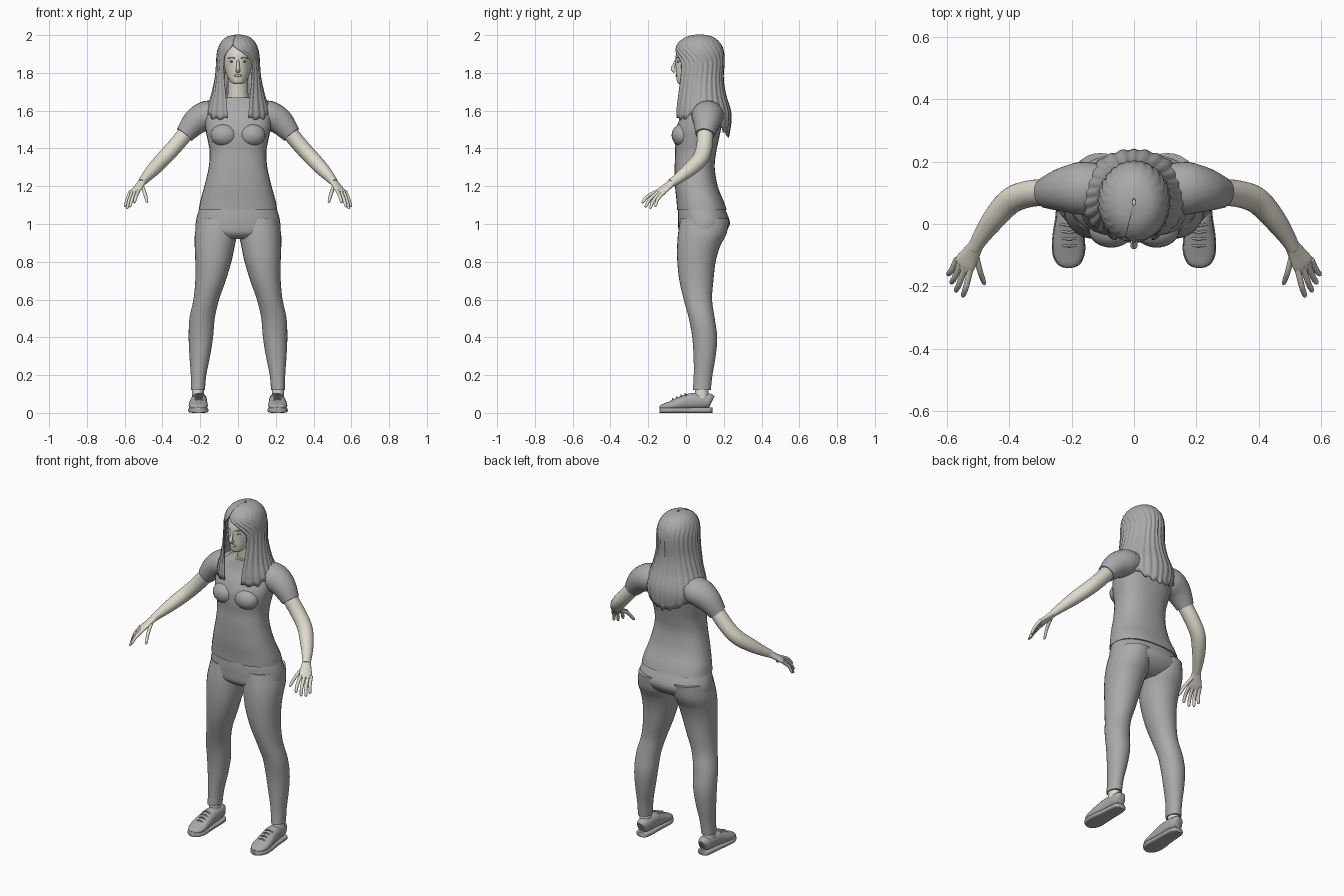
import bpy, bmesh, math
from mathutils import Vector

if "Cube" in bpy.data.objects:
    bpy.data.objects.remove(bpy.data.objects["Cube"], do_unlink=True)


def material(name, r, g, b):
    m = bpy.data.materials.new(name)
    m.use_nodes = True
    m.diffuse_color = (r, g, b, 1)
    m.node_tree.nodes["Principled BSDF"].inputs["Base Color"].default_value = (r, g, b, 1)
    return m


GREY = material("grey cloth and hair", 0.4, 0.4, 0.4)
SKIN = material("pale skin", 0.74, 0.71, 0.61)
LIPS = material("lip tint", 0.55, 0.49, 0.42)
DARK = material("dark iris", 0.1, 0.1, 0.1)


def finish(name, bm, mat, mirror=False, thick=0):
    bmesh.ops.recalc_face_normals(bm, faces=bm.faces)
    mesh = bpy.data.meshes.new(name)
    bm.to_mesh(mesh)
    bm.free()
    mesh.materials.append(mat)
    ob = bpy.data.objects.new(name, mesh)
    bpy.context.collection.objects.link(ob)
    bpy.ops.object.select_all(action="DESELECT")
    ob.select_set(True)
    bpy.context.view_layer.objects.active = ob
    bpy.ops.object.shade_smooth_by_angle(angle=math.radians(50))
    if thick:
        s = ob.modifiers.new("Thickness", "SOLIDIFY")
        s.thickness, s.offset = thick, 0
    if mirror:
        ob.modifiers.new("Mirror", "MIRROR")
    return ob


def smooth(rows, steps=5):
    """Catmull-Rom refinement of rows of numbers."""
    out = []
    for i in range(len(rows) - 1):
        quad = [rows[max(i - 1, 0)], rows[i], rows[i + 1], rows[min(i + 2, len(rows) - 1)]]
        for k in range(steps):
            t = k / steps
            out.append([b + t / 2 * (c - a + t * (2*a - 5*b + 4*c - d + t * (3*(b - c) + d - a)))
                        for a, b, c, d in zip(*quad)])
    return out + [list(rows[-1])]


def oval(c, u, v, p=2, n=32):
    pts = []
    for i in range(n):
        a = 2 * math.pi * i / n
        s, k = math.sin(a), math.cos(a)
        pts.append(c + u * math.copysign(abs(k) ** (2 / p), k) + v * math.copysign(abs(s) ** (2 / p), s))
    return pts


def skin_rings(bm, rings, closed=True):
    vs = [[bm.verts.new(p) for p in r] for r in rings]
    n = len(vs[0])
    for a, b in zip(vs, vs[1:]):
        for i in range(n if closed else n - 1):
            j = (i + 1) % n
            bm.faces.new((a[i], a[j], b[j], b[i]))
    if closed:
        bm.faces.new(vs[0])
        bm.faces.new(vs[-1])


def stack(name, rows, mat, p=2, mirror=False):
    """Body part from level slices: z, x low, x high, y front, y back."""
    bm = bmesh.new()
    skin_rings(bm, [oval(Vector(((a + b) / 2, (f + k) / 2, z)), Vector(((b - a) / 2, 0, 0)),
                         Vector((0, (k - f) / 2, 0)), p) for z, a, b, f, k in smooth(rows)])
    return finish(name, bm, mat, mirror)


def centred(rows):
    return [(z, -h, h, f, k) for z, h, f, k in rows]


def tube(name, rows, mat, side=(0, 1, 0), p=2, mirror=True, n=24):
    """Limb along a path: x, y, z, radius along side, radius across."""
    rows = smooth(rows)
    pts = [Vector(r[:3]) for r in rows]
    rings = []
    for i, r in enumerate(rows):
        t = (pts[min(i + 1, len(pts) - 1)] - pts[max(i - 1, 0)]).normalized()
        u = Vector(side)
        u = (u - t * u.dot(t)).normalized()
        rings.append(oval(pts[i], u * r[3], t.cross(u) * r[4], p, n))
    bm = bmesh.new()
    skin_rings(bm, rings)
    return finish(name, bm, mat, mirror)


def ball(name, c, r, mat, mirror=True):
    bm = bmesh.new()
    bmesh.ops.create_uvsphere(bm, u_segments=24, v_segments=16, radius=1)
    for v in bm.verts:
        v.co = Vector([v.co[i] * r[i] + c[i] for i in range(3)])
    return finish(name, bm, mat, mirror)


# Shirt
stack("shirt_body", centred([
    (1.075, .208, -.047, .215), (1.12, .20, -.05, .2), (1.2, .178, -.058, .168),
    (1.3, .155, -.06, .152), (1.38, .15, -.057, .16), (1.44, .16, -.06, .172),
    (1.5, .172, -.055, .185), (1.56, .178, -.03, .195), (1.61, .165, 0, .19),
    (1.65, .12, .015, .175), (1.67, .07, .02, .15)]), GREY, 2.4)
ball("shirt_bust", (.073, -.02, 1.47), (.072, .056, .06), GREY)
tube("sleeves", [(.08, .115, 1.585, .07, .06), (.16, .115, 1.575, .085, .078),
                 (.225, .11, 1.54, .072, .07), (.283, .1, 1.473, .05, .05)], GREY)

# Trousers
stack("trouser_seat", centred([
    (1.13, .185, -.035, .18), (1.06, .212, -.042, .215), (1, .224, -.042, .232),
    (.95, .215, -.035, .2), (.92, .15, 0, .15)]), GREY, 2.2)
stack("trouser_legs", [
    (1.03, .005, .212, -.03, .228), (.95, .005, .228, -.042, .215), (.88, .018, .229, -.047, .18),
    (.8, .035, .226, -.046, .157), (.7, .065, .226, -.035, .145), (.6, .1, .236, -.012, .138),
    (.5, .123, .257, .015, .152), (.4, .132, .261, .033, .165), (.3, .148, .257, .04, .157),
    (.2, .168, .25, .041, .14), (.12, .175, .25, .036, .131)], GREY, 2.1, True)

# Ankles and shoes
tube("ankles", [(.212, .083, .05, .036, .031), (.212, .083, .16, .036, .031)], SKIN)
upper = [(.205, .138, .06, .018, .028), (.205, .125, .064, .034, .038), (.205, .08, .063, .04, .043),
         (.207, .02, .06, .043, .043), (.21, -.04, .047, .049, .033), (.21, -.09, .036, .05, .023),
         (.21, -.125, .03, .036, .015), (.21, -.138, .025, .015, .008)]
tube("shoe_uppers", upper, GREY, (1, 0, 0), 2.3)
tube("shoe_soles", [(x, y * 1.01, .014, r + .003, .014) for x, y, z, r, q in upper], GREY, (1, 0, 0), 4)
for i in range(4):
    y, z = .0 - i * .022, .101 - i * .0095
    tube("shoe_lace_%d" % (i + 1), [(.18, y, z - .012, .004, .004), (.208, y - .005, z + .002, .004, .004),
                                    (.237, y, z - .012, .004, .004)], GREY, n=8)

# Arms
tube("arms", [(.26, .103, 1.5, .043, .043), (.335, .097, 1.41, .043, .041), (.395, .075, 1.345, .043, .04),
              (.447, .02, 1.29, .038, .036), (.488, -.037, 1.245, .029, .027),
              (.512, -.078, 1.217, .023, .02)], SKIN)

# Hands
ACROSS = (.045, .035, -.01)
tube("palms", [(.505, -.066, 1.225, .023, .019), (.524, -.097, 1.2, .03, .016),
               (.541, -.125, 1.178, .036, .014), (.553, -.143, 1.163, .033, .01)], SKIN, ACROSS)
fingers = {"index": ((.528, -.155, 1.17), (.55, -.235, 1.113)),
           "middle": ((.546, -.147, 1.165), (.573, -.218, 1.09)),
           "ring": ((.561, -.135, 1.161), (.588, -.192, 1.082)),
           "little": ((.573, -.12, 1.16), (.598, -.165, 1.092)),
           "thumb": ((.508, -.098, 1.2), (.48, -.195, 1.115))}
for name, (a, b) in fingers.items():
    a, b = Vector(a), Vector(b)
    start = a.lerp(b, -.15)
    mid = a.lerp(b, .5) + Vector((0, -.006, .007))
    tube(name + "_fingers", [(*start, .010, .010), (*mid, .0095, .009), (*a.lerp(b, .9), .008, .007),
                             (*b, .003, .003)], SKIN, ACROSS, n=12)

# Neck and head
tube("neck", [(0, .1, 1.62, .06, .075), (0, .09, 1.68, .053, .055), (0, .08, 1.8, .055, .055)],
     SKIN, mirror=False)
stack("head", centred([
    (1.74, .018, -.035, .0), (1.75, .037, -.046, .04), (1.78, .057, -.052, .11), (1.82, .07, -.054, .155),
    (1.87, .076, -.056, .17), (1.91, .074, -.05, .172), (1.945, .063, -.03, .16),
    (1.975, .04, .02, .12)]), SKIN)

# Face
tube("nose", [(0, -.052, 1.87, .006, .006), (0, -.064, 1.84, .008, .008), (0, -.07, 1.822, .011, .011),
              (0, -.056, 1.808, .012, .012)], SKIN, (1, 0, 0), mirror=False)
ball("eyes", (.032, -.038, 1.86), (.014, .01, .006), SKIN)
ball("irises", (.032, -.046, 1.86), (.005, .003, .005), DARK)
tube("eyebrows", [(.014, -.053, 1.876, .003, .003), (.035, -.046, 1.882, .003, .003),
                  (.053, -.032, 1.876, .002, .002)], GREY, (0, 0, 1), n=8)
ball("lips", (0, -.049, 1.786), (.021, .008, .007), LIPS, False)

# Long hair: a wavy curtain open at the face. Rows: z, half width, y front, y back, opening
HAIR = smooth([
    (2, .005, .06, .08, 0), (1.99, .052, .01, .135, 0), (1.97, .08, -.025, .165, 0),
    (1.94, .098, -.048, .188, .05), (1.9, .108, -.054, .198, .5), (1.85, .111, -.054, .199, .72),
    (1.77, .118, -.052, .194, .66), (1.68, .138, -.052, .208, .48), (1.61, .162, -.055, .23, .36),
    (1.55, .168, -.055, .236, .34), (1.46, .14, -.05, .222, .34)])
TIPS = smooth([(0, 1.56), (.2, 1.56), (.4, 1.6), (.6, 1.54), (.8, 1.485), (1, 1.465)])


def lookup(table, key):
    for a, b in zip(table, table[1:]):
        if min(a[0], b[0]) <= key <= max(a[0], b[0]):
            t = (key - a[0]) / (b[0] - a[0])
            return [p + (q - p) * t for p, q in zip(a, b)][1:]
    return table[-1][1:]


bm = bmesh.new()
columns, levels = 161, 30
sheet = []
for i in range(columns):
    s = 2 * i / (columns - 1) - 1
    # The two ends of the sheet meet the face; the middle is the back
    m = 1 - abs(s)
    tip = lookup(TIPS, m)[0] + .006 * math.sin(m * 55)
    line = []
    for k in range(levels + 1):
        z = 2 - (2 - tip) * (k / levels) ** 1.8
        hx, front, back, gap = lookup(HAIR, z)
        a = math.copysign(gap + (math.pi - gap) * m, s)
        a -= .28 * (1 - m) * min(max((z - 1.86) / .08, 0), 1)
        wave = 1 + .018 * math.sin(m * 70) * min(1, (2 - z) * 8)
        line.append(Vector((hx * wave * math.sin(a),
                            (front + back) / 2 - (back - front) / 2 * wave * math.cos(a), z)))
    sheet.append(line)
skin_rings(bm, sheet, closed=False)
finish("long_hair", bm, GREY, thick=.008)
